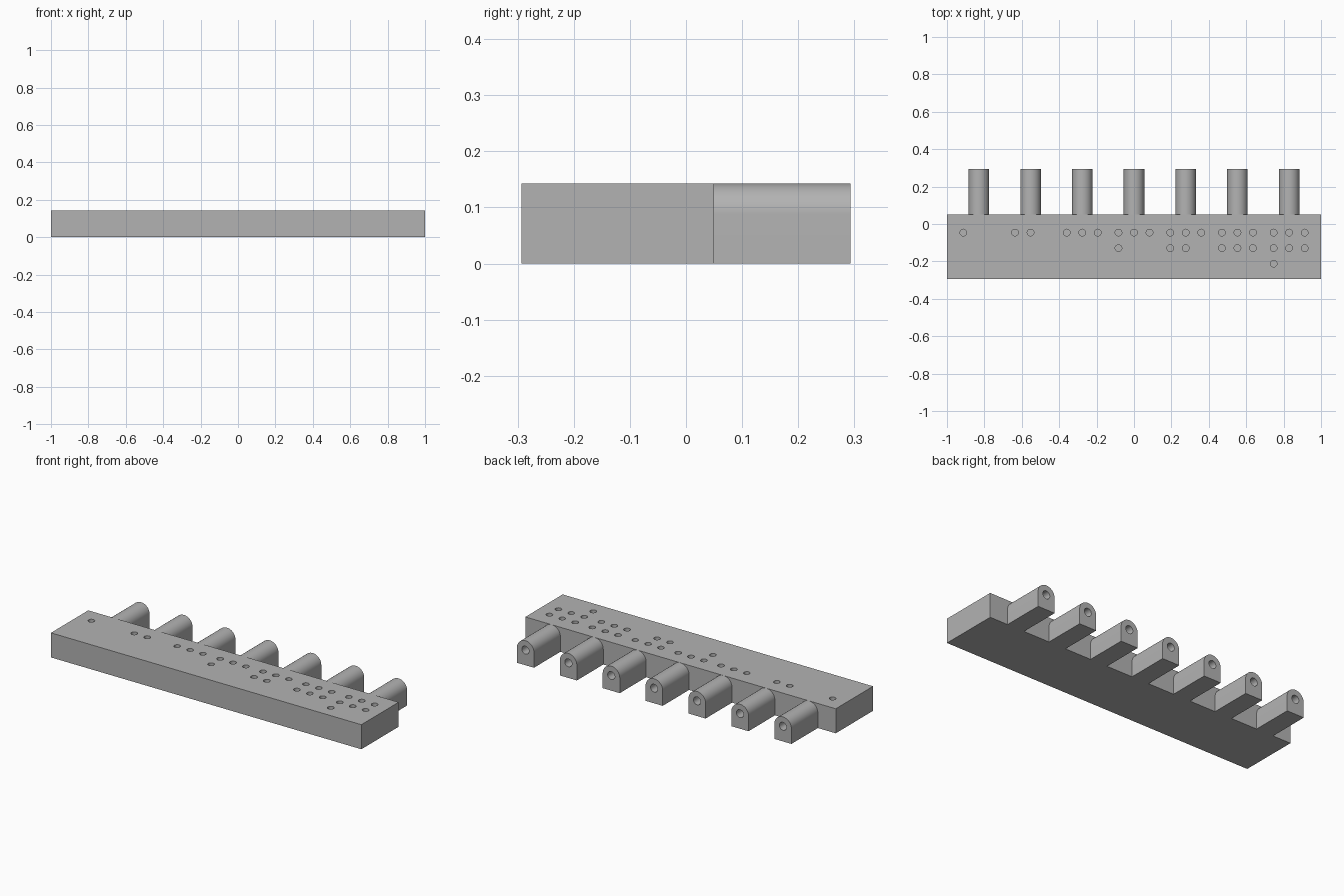
import bpy, bmesh
from math import pi, cos, sin, radians
from mathutils import Matrix

cube = bpy.data.objects.get("Cube")
if cube:
    bpy.data.objects.remove(cube, do_unlink=True)

HEIGHT, FRONT, JOINT, BACK = 0.143, -0.293, 0.05, 0.293
PITCH, DOT, LUG_R = 0.2765, 0.083, 0.055

grey = bpy.data.materials.new("plain grey")
grey.use_nodes = True
colour = (0.45, 0.45, 0.45, 1)
grey.diffuse_color = colour
grey.node_tree.nodes["Principled BSDF"].inputs["Base Color"].default_value = colour


def finish(bm, name):
    bmesh.ops.recalc_face_normals(bm, faces=bm.faces)
    mesh = bpy.data.meshes.new(name)
    bm.to_mesh(mesh)
    bm.free()
    mesh.materials.append(grey)
    obj = bpy.data.objects.new(name, mesh)
    bpy.context.collection.objects.link(obj)
    return obj


def add_peg(bm, centre, radius, depth, turn=0):
    matrix = Matrix.Translation(centre) @ Matrix.Rotation(turn, 4, 'X')
    bmesh.ops.create_cone(bm, cap_ends=True, segments=32, radius1=radius,
                          radius2=radius, depth=depth, matrix=matrix)


def carve(obj, cutter):
    cutter.hide_render = True
    cutter.hide_viewport = True
    cutter.display_type = 'WIRE'
    mod = obj.modifiers.new("holes", 'BOOLEAN')
    mod.operation, mod.solver, mod.object = 'DIFFERENCE', 'EXACT', cutter
    bpy.context.view_layer.objects.active = obj
    bpy.ops.object.modifier_apply(modifier=mod.name)
    bpy.data.objects.remove(cutter, do_unlink=True)
    bpy.ops.object.select_all(action='DESELECT')
    obj.select_set(True)
    bpy.ops.object.shade_smooth_by_angle(angle=radians(30))


# Long base bar
bm = bmesh.new()
bmesh.ops.create_cube(bm, size=1)
bmesh.ops.scale(bm, vec=(2, JOINT - FRONT, HEIGHT), verts=bm.verts)
bmesh.ops.translate(bm, vec=(0, (JOINT + FRONT) / 2, HEIGHT / 2), verts=bm.verts)
bar = finish(bm, "base_bar")

# Counting dots: one to seven per group, filled in rows of three
bm = bmesh.new()
for group in range(7):
    for n in range(group + 1):
        x = (group - 3) * PITCH + (n % 3 - 1) * DOT
        y = -0.046 - (n // 3) * DOT
        add_peg(bm, (x, y, HEIGHT), 0.018, 0.06)
carve(bar, finish(bm, "dot_cutter"))

# Round-topped lugs, each with a bore in its back face
axis_z = HEIGHT - LUG_R
for i in range(7):
    x = (i - 3) * PITCH
    profile = [(x - LUG_R, 0), (x + LUG_R, 0)]
    profile += [(x + LUG_R * cos(pi * k / 24), axis_z + LUG_R * sin(pi * k / 24))
                for k in range(25)]
    bm = bmesh.new()
    face = bm.faces.new([bm.verts.new((px, JOINT, pz)) for px, pz in profile])
    ext = bmesh.ops.extrude_face_region(bm, geom=[face], use_keep_orig=True)
    moved = [v for v in ext["geom"] if isinstance(v, bmesh.types.BMVert)]
    bmesh.ops.translate(bm, vec=(0, BACK - JOINT, 0), verts=moved)
    lug = finish(bm, f"lug_{i + 1}")
    bm = bmesh.new()
    add_peg(bm, (x, BACK, axis_z), 0.023, 0.3, pi / 2)
    carve(lug, finish(bm, "bore_cutter"))
